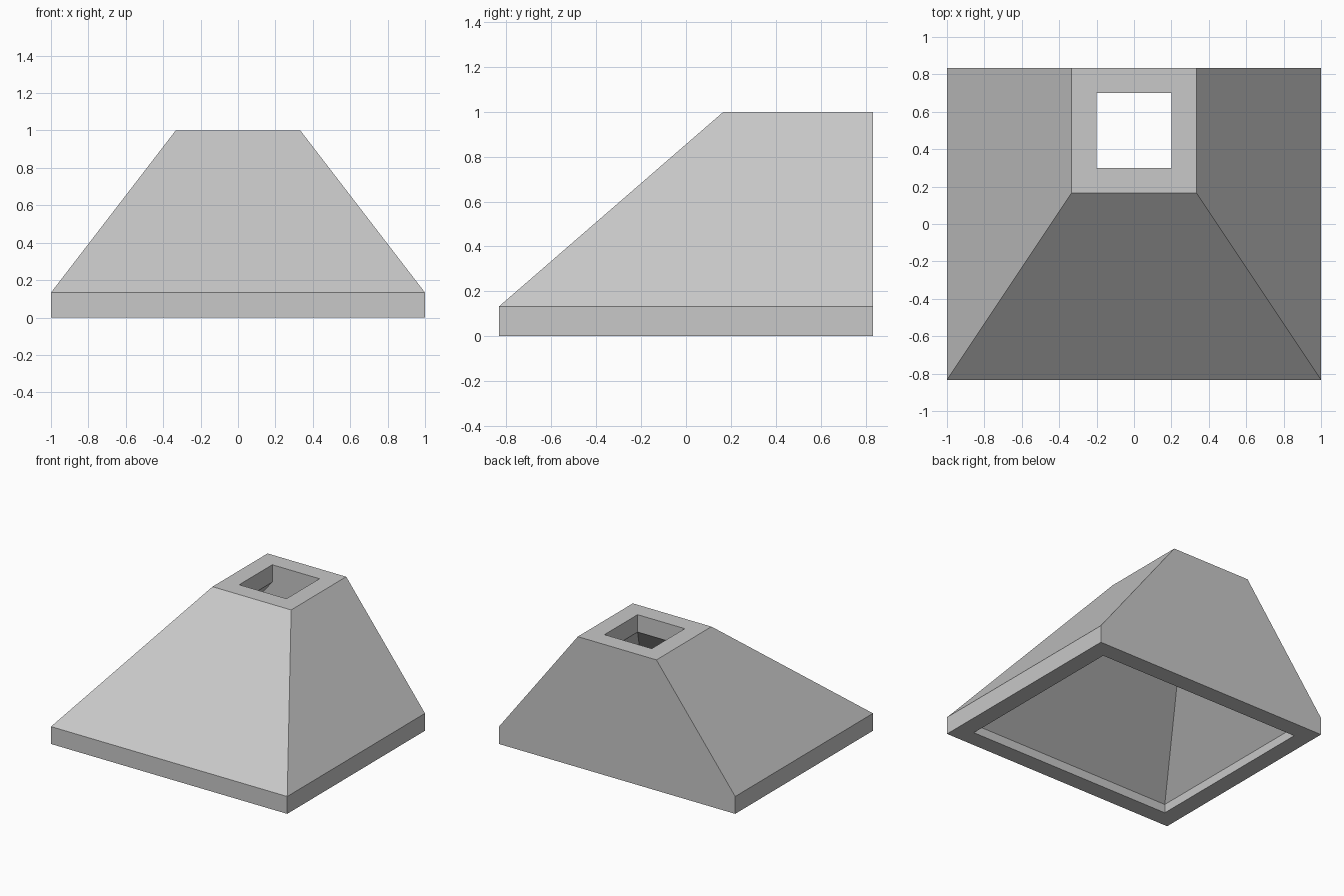
import bpy
import bmesh

cube = bpy.data.objects.get("Cube")
if cube:
    bpy.data.objects.remove(cube, do_unlink=True)

grey = bpy.data.materials.new("plain grey")
grey.use_nodes = True
colour = (0.58, 0.58, 0.58, 1)
grey.diffuse_color = colour
grey.node_tree.nodes["Principled BSDF"].inputs["Base Color"].default_value = colour

# Key sizes, in thirtieths-style proportions of the hood
HALF_X, HALF_Y = 1.0, 0.833
WALL = 0.133
LIP = 0.133
FLUE_Y = 0.5


def rect(half_x, half_y, z, y=0.0):
    """Four corners of a level rectangle, counter-clockwise."""
    return [(sx * half_x, y + sy * half_y, z)
            for sx, sy in ((-1, -1), (1, -1), (1, 1), (-1, 1))]


# Outside from the rim up to the flue collar, then back down the inside
sections = [
    rect(HALF_X, HALF_Y, 0),
    rect(HALF_X, HALF_Y, LIP),
    rect(0.333, 0.333, 1, FLUE_Y),
    rect(0.2, 0.2, 1, FLUE_Y),
    rect(0.2, 0.2, 1 - WALL, FLUE_Y),
    rect(HALF_X - WALL, HALF_Y - WALL, LIP / 2),
    rect(HALF_X - WALL, HALF_Y - WALL, 0),
]

bm = bmesh.new()
rings = [[bm.verts.new(p) for p in s] for s in sections]
# Closed loft: the last ring joins the first as the bottom rim
for low, high in zip(rings, rings[1:] + rings[:1]):
    for i in range(4):
        j = (i + 1) % 4
        bm.faces.new((low[i], low[j], high[j], high[i]))

# The back of lip and canopy is one upright plane
bmesh.ops.dissolve_limit(bm, angle_limit=0.001, verts=bm.verts, edges=bm.edges)
bmesh.ops.recalc_face_normals(bm, faces=bm.faces)

mesh = bpy.data.meshes.new("hood_shell")
bm.to_mesh(mesh)
bm.free()
mesh.materials.append(grey)
hood = bpy.data.objects.new("hood_shell", mesh)
bpy.context.scene.collection.objects.link(hood)
